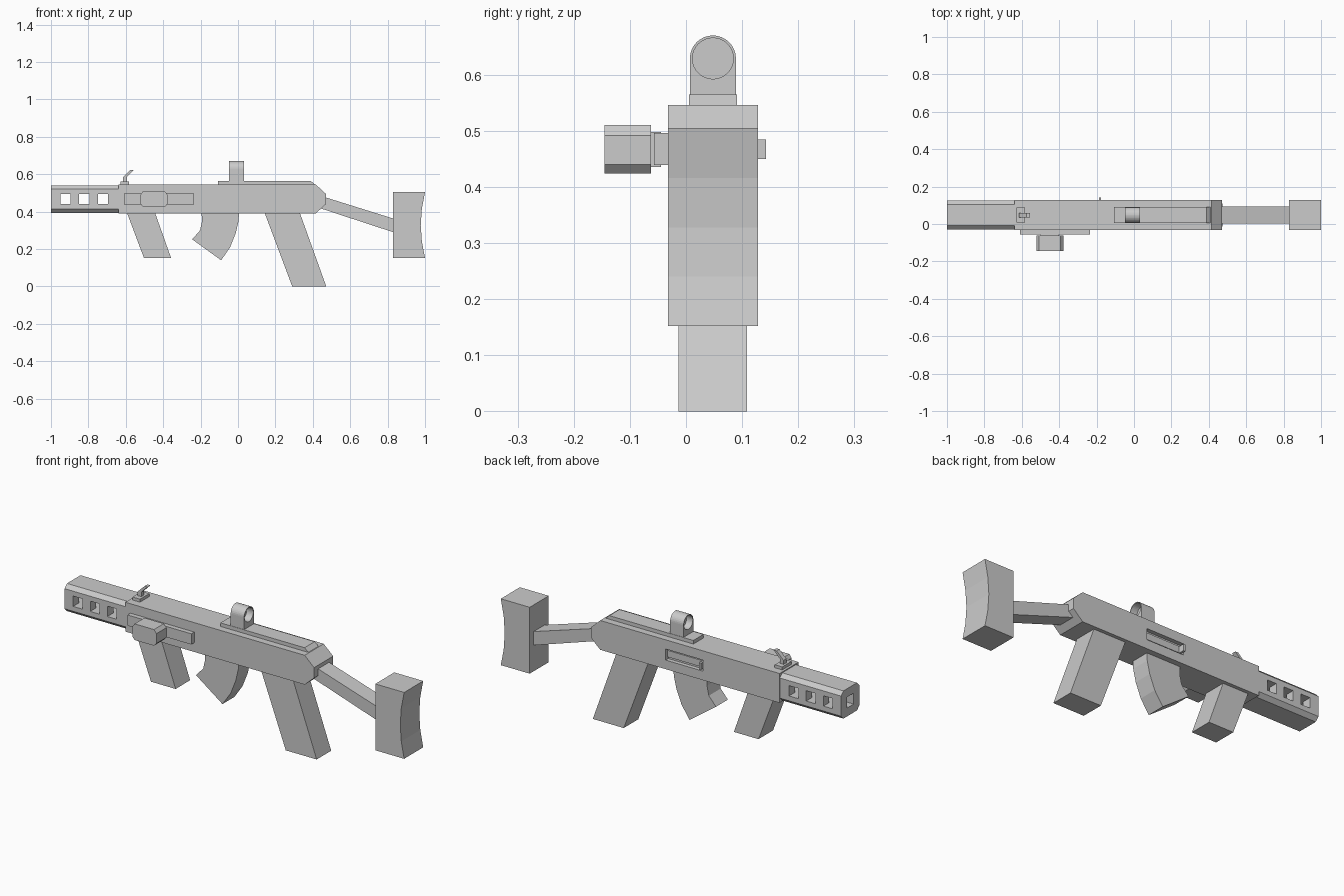
import bpy, bmesh, math
from mathutils import Vector

if "Cube" in bpy.data.objects:
    bpy.data.objects.remove(bpy.data.objects["Cube"])

YC = 0.048  # centre plane of the main body


def prism(name, pts, a, b, axis='y'):
    """Extrude a profile: (x, z) along y, or (y, z) along x."""
    bm = bmesh.new()
    if axis == 'y':
        vs = [bm.verts.new((p, a, q)) for p, q in pts]
        d = Vector((0, b - a, 0))
    else:
        vs = [bm.verts.new((a, p, q)) for p, q in pts]
        d = Vector((b - a, 0, 0))
    face = bm.faces.new(vs)
    ext = bmesh.ops.extrude_face_region(bm, geom=[face])
    bmesh.ops.translate(bm, vec=d, verts=[v for v in ext['geom'] if isinstance(v, bmesh.types.BMVert)])
    bmesh.ops.recalc_face_normals(bm, faces=bm.faces)
    me = bpy.data.meshes.new(name)
    bm.to_mesh(me)
    bm.free()
    ob = bpy.data.objects.new(name, me)
    bpy.context.collection.objects.link(ob)
    return ob


def box(name, x0, x1, y0, y1, z0, z1):
    return prism(name, [(x0, z0), (x1, z0), (x1, z1), (x0, z1)], y0, y1)


def centred(name, pts, half):
    return prism(name, pts, YC - half, YC + half)


def cut(ob, cutter):
    m = ob.modifiers.new("cut", 'BOOLEAN')
    m.operation, m.solver, m.object = 'DIFFERENCE', 'EXACT', cutter
    bpy.context.view_layer.objects.active = ob
    bpy.ops.object.modifier_apply(modifier=m.name)
    bpy.data.objects.remove(cutter)


# Main body with a recessed side port
body = centred("body", [(-0.64, 0.39), (0.415, 0.39), (0.47, 0.44), (0.47, 0.495),
                        (0.415, 0.546), (-0.64, 0.546)], 0.08)
cut(body, box("port_cutter", -0.19, 0.03, 0.106, 0.2, 0.438, 0.497))
box("port_bolt", -0.175, 0.03, 0.1, 0.114, 0.45, 0.485)
box("port_handle", -0.188, -0.176, 0.1, 0.143, 0.45, 0.485)

# Chamfered handguard with bore and side windows
h, c = 0.077, 0.02
y0, y1, z0, z1 = YC - h, YC + h, 0.394, 0.541
guard = prism("handguard", [(y0 + c, z0), (y1 - c, z0), (y1, z0 + c), (y1, z1 - c),
                            (y1 - c, z1), (y0 + c, z1), (y0, z1 - c), (y0, z0 + c)],
              -1.0, -0.64, 'x')
cut(guard, box("bore_cutter", -1.1, -0.66, YC - 0.028, YC + 0.028, 0.4385, 0.4965))
for x in (-0.923, -0.822, -0.721):
    cut(guard, box("window_cutter", x - 0.027, x + 0.027, -0.2, 0.3, 0.44, 0.495))

# Grips and curved magazine
centred("front_grip", [(-0.594, 0.395), (-0.503, 0.153), (-0.358, 0.153), (-0.444, 0.395)], 0.061)
centred("rear_grip", [(0.142, 0.395), (0.29, 0.0), (0.472, 0.0), (0.33, 0.395)], 0.061)
centred("magazine", [(-0.195, 0.395), (-0.192, 0.35), (-0.203, 0.3), (-0.245, 0.252),
                     (-0.09, 0.14), (-0.042, 0.21), (-0.012, 0.285), (0.003, 0.35),
                     (0.005, 0.395)], 0.05)

# Stock strut and concave butt plate
centred("stock_strut", [(0.44, 0.418), (0.84, 0.287), (0.84, 0.36), (0.44, 0.485)], 0.046)
centred("butt_plate", [(0.83, 0.152), (1.0, 0.152), (0.983, 0.24), (0.977, 0.328),
                       (0.983, 0.416), (1.0, 0.505), (0.83, 0.505)], 0.08)

# Top rail
centred("top_rail", [(-0.107, 0.54), (0.41, 0.54), (0.41, 0.546), (0.388, 0.565),
                     (-0.107, 0.565)], 0.043)

# Rear sight: arch with round opening and a lens
zc, r = 0.629, 0.041
arch = [(YC - r, 0.56), (YC + r, 0.56)]
arch += [(YC + r * math.cos(math.pi * i / 16), zc + r * math.sin(math.pi * i / 16)) for i in range(17)]
sight = prism("rear_sight", arch, -0.048, 0.031, 'x')


def ring(rad):
    return [(YC + rad * math.cos(math.tau * i / 32), zc + rad * math.sin(math.tau * i / 32)) for i in range(32)]


cut(sight, prism("sight_cutter", ring(0.0365), -0.2, 0.2, 'x'))
prism("sight_lens", ring(0.037), -0.012, -0.008, 'x')

# Front sight: base and bent post
centred("front_sight_base", [(-0.627, 0.54), (-0.583, 0.54), (-0.583, 0.562), (-0.627, 0.562)], 0.039)
centred("front_sight_post", [(-0.616, 0.558), (-0.594, 0.558), (-0.594, 0.586), (-0.557, 0.623),
                             (-0.575, 0.623), (-0.616, 0.583)], 0.012)

# Side slide and its handle
box("slide_plate", -0.61, -0.235, -0.057, -0.02, 0.439, 0.496)
box("slide_neck", -0.5, -0.4, -0.07, -0.045, 0.436, 0.498)
prism("slide_handle", [(-0.52, 0.44), (-0.507, 0.424), (-0.393, 0.424), (-0.378, 0.44),
                       (-0.378, 0.492), (-0.393, 0.51), (-0.507, 0.51), (-0.52, 0.492)],
      -0.145, -0.062)
